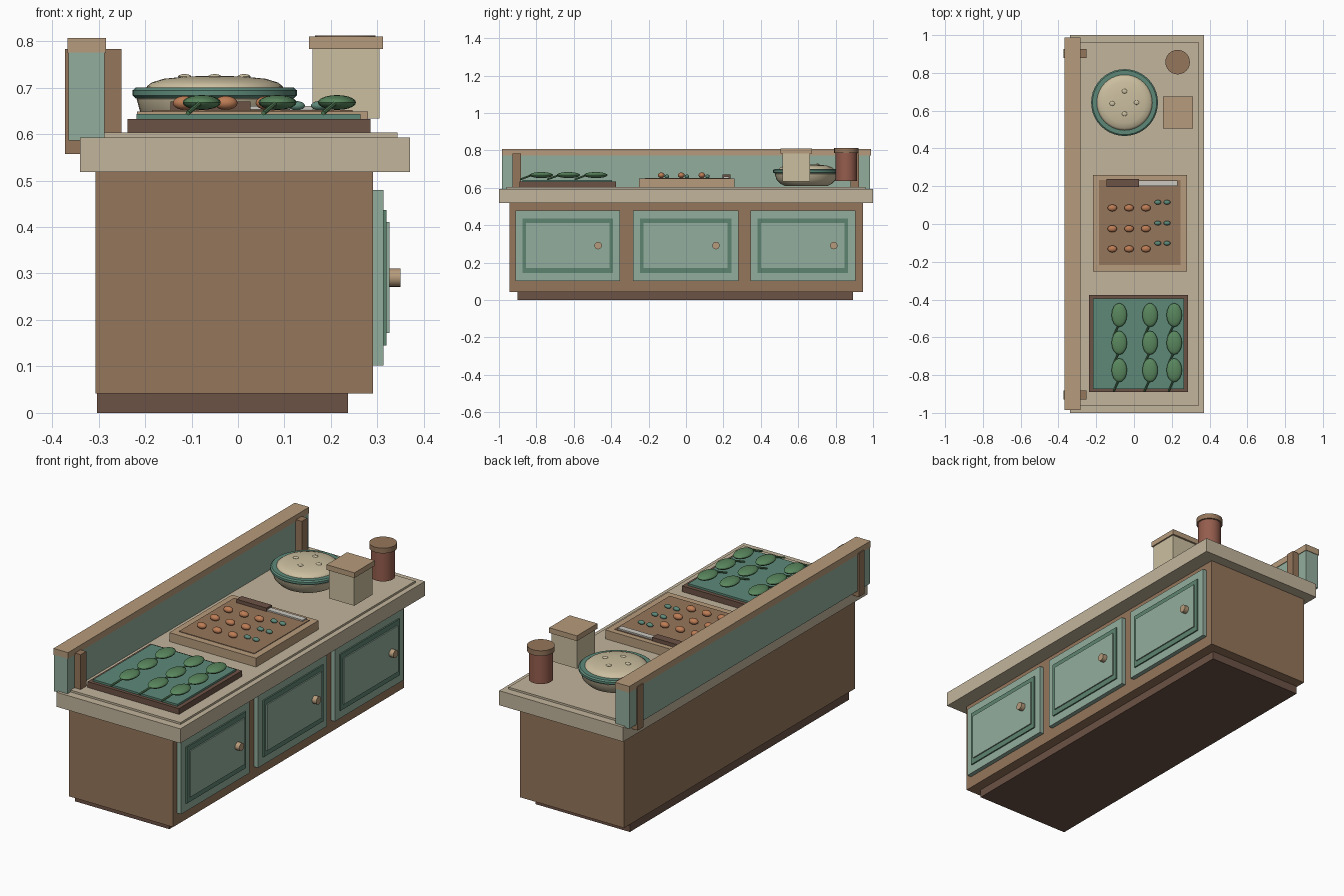
import bpy, bmesh, math
from mathutils import Vector

if "Cube" in bpy.data.objects:
    bpy.data.objects.remove(bpy.data.objects["Cube"])

def mat(name, r, g, b):
    m = bpy.data.materials.new(name)
    m.diffuse_color = (r, g, b, 1)
    m.use_nodes = True
    m.node_tree.nodes["Principled BSDF"].inputs["Base Color"].default_value = m.diffuse_color
    return m

WOOD = mat("wood", .30, .18, .105)
DARK = mat("dark_wood", .15, .085, .06)
TAN = mat("tan_wood", .47, .33, .20)
STONE = mat("stone", .54, .46, .33)
SAGE = mat("sage", .29, .42, .34)
GREEN = mat("deep_green", .11, .23, .16)
MAT = mat("mat_green", .11, .25, .19)
LEAF = mat("leaf", .10, .24, .11)
ORANGE = mat("orange", .50, .20, .09)
CREAM = mat("cream", .60, .52, .35)
RED = mat("terracotta", .30, .11, .075)
STEEL = mat("steel", .6, .58, .53)

def finish(name, bm, m, smooth=False):
    me = bpy.data.meshes.new(name)
    bm.normal_update()
    bm.to_mesh(me)
    bm.free()
    me.materials.append(m)
    ob = bpy.data.objects.new(name, me)
    bpy.context.collection.objects.link(ob)
    if smooth:
        bpy.ops.object.select_all(action='DESELECT')
        ob.select_set(True)
        bpy.context.view_layer.objects.active = ob
        bpy.ops.object.shade_smooth_by_angle(angle=math.radians(35))
    return ob

def box(name, x, y, z, m):
    bm = bmesh.new()
    bmesh.ops.create_cube(bm, size=1)
    for v in bm.verts:
        for i, (a, b) in enumerate((x, y, z)):
            v.co[i] = a if v.co[i] < 0 else b
    return finish(name, bm, m)

def rod(name, p, q, r, m, sides=24):
    p, q = Vector(p), Vector(q)
    bm = bmesh.new()
    bmesh.ops.create_cone(bm, cap_ends=True, segments=sides, radius1=r, radius2=r, depth=(q - p).length)
    ob = finish(name, bm, m, True)
    ob.location = (p + q) / 2
    ob.rotation_euler = (q - p).to_track_quat('Z', 'Y').to_euler()
    return ob

def blob(name, c, s, m):
    bm = bmesh.new()
    bmesh.ops.create_uvsphere(bm, u_segments=16, v_segments=10, radius=1)
    for v in bm.verts:
        v.co = Vector((v.co.x * s[0], v.co.y * s[1], v.co.z * s[2]))
    ob = finish(name, bm, m, True)
    ob.location = c
    return ob

def lathe(name, c, profile, m, n=40):
    bm = bmesh.new()
    rings = [[bm.verts.new((r * math.cos(2 * math.pi * i / n), r * math.sin(2 * math.pi * i / n), z))
              for i in range(n)] for r, z in profile]
    for a, b in zip(rings, rings[1:]):
        for i in range(n):
            j = (i + 1) % n
            bm.faces.new((a[i], a[j], b[j], b[i]))
    bm.faces.new(rings[0][::-1])
    bm.faces.new(rings[-1])
    ob = finish(name, bm, m, True)
    ob.location = c
    return ob

# cabinet and counter
box("plinth", (-.303, .237), (-.9, .892), (0, .045), DARK)
box("cabinet", (-.307, .29), (-.945, .945), (.042, .52), WOOD)
box("countertop", (-.34, .37), (-1, 1), (.518, .593), STONE)
box("counter_inset", (-.32, .343), (-.96, .96), (.59, .603), STONE)

# doors with moulding frame, raised panel and knob
for y0, y1, k in ((-.912, -.352, -.47), (-.283, .28, .16), (.345, .905, .79)):
    box("door", (.285, .313), (y0, y1), (.102, .48), SAGE)
    a, b = y0 + .037, y1 - .038
    for s in ((a, a + .02), (b - .02, b)):
        box("frame_stile", (.31, .32), s, (.145, .437), GREEN)
    for z in ((.145, .172), (.411, .437)):
        box("frame_rail", (.31, .32), (a, b), z, GREEN)
    box("door_panel", (.31, .326), (a + .02, b - .02), (.172, .411), SAGE)
    rod("knob", (.32, k, .291), (.35, k, .291), .02, TAN, 16)

# backsplash
box("back_panel", (-.365, -.287), (-.985, .985), (.586, .776), SAGE)
box("back_rail", (-.367, -.284), (-.985, .988), (.774, .807), TAN)
for y in (-.905, .903):
    box("back_post", (-.372, -.251), (y - .023, y + .023), (.557, .783), WOOD)

# tray with leaves
box("tray", (-.238, .285), (-.89, -.375), (.602, .633), DARK)
box("tray_mat", (-.218, .264), (-.873, -.395), (.63, .643), MAT)
for x in (-.078, .085, .213):
    for y in (-.482, -.629, -.774):
        blob("leaf", (x, y, .668), (.041, .063, .016), LEAF)
        rod("leaf_stem", (x, y - .045, .67), (x - .03, y - .112, .645), .005, LEAF, 8)

# cutting board, vegetables, knife
box("cutting_board", (-.217, .28), (-.252, .26), (.602, .649), TAN)
box("board_inlay", (-.185, .246), (-.218, .232), (.645, .652), WOOD)
for y in (.085, -.025, -.132):
    for x in (-.115, -.026, .063):
        blob("carrot_piece", (x, y, .667), (.025, .018, .015), ORANGE)
    for x in (.126, .175):
        blob("pea", (x, y + .03, .661), (.018, .012, .010), MAT)
box("knife_handle", (-.145, .027), (.195, .238), (.651, .67), DARK)
box("knife_blade", (.025, .23), (.2, .23), (.653, .66), STEEL)

# pie in dish
P = (-.05, .643, 0)
lathe("pie_dish", P, [(.115, .61), (.135, .62), (.16, .645), (.168, .675), (.16, .69)], CREAM)
lathe("dish_rim", P, [(.16, .677), (.17, .677), (.177, .683), (.177, .694), (.17, .7), (.155, .7)], MAT)
lathe("pie_crust", P, [(.15, .69), (.146, .703), (.136, .711), (.11, .719), (.06, .724), (.02, .725)], CREAM)
for dx, dy in ((0, .06), (.063, 0), (-.065, -.005), (0, -.06)):
    blob("crust_vent", (P[0] + dx, P[1] + dy, .724), (.014, .012, .005), CREAM)

# canisters
box("canister", (.16, .305), (.515, .664), (.634, .785), CREAM)
box("canister_lid", (.153, .312), (.506, .674), (.783, .81), TAN)
rod("jar", (.231, .857, .636), (.231, .857, .787), .057, RED)
rod("jar_lid", (.231, .857, .785), (.231, .857, .812), .065, WOOD)
